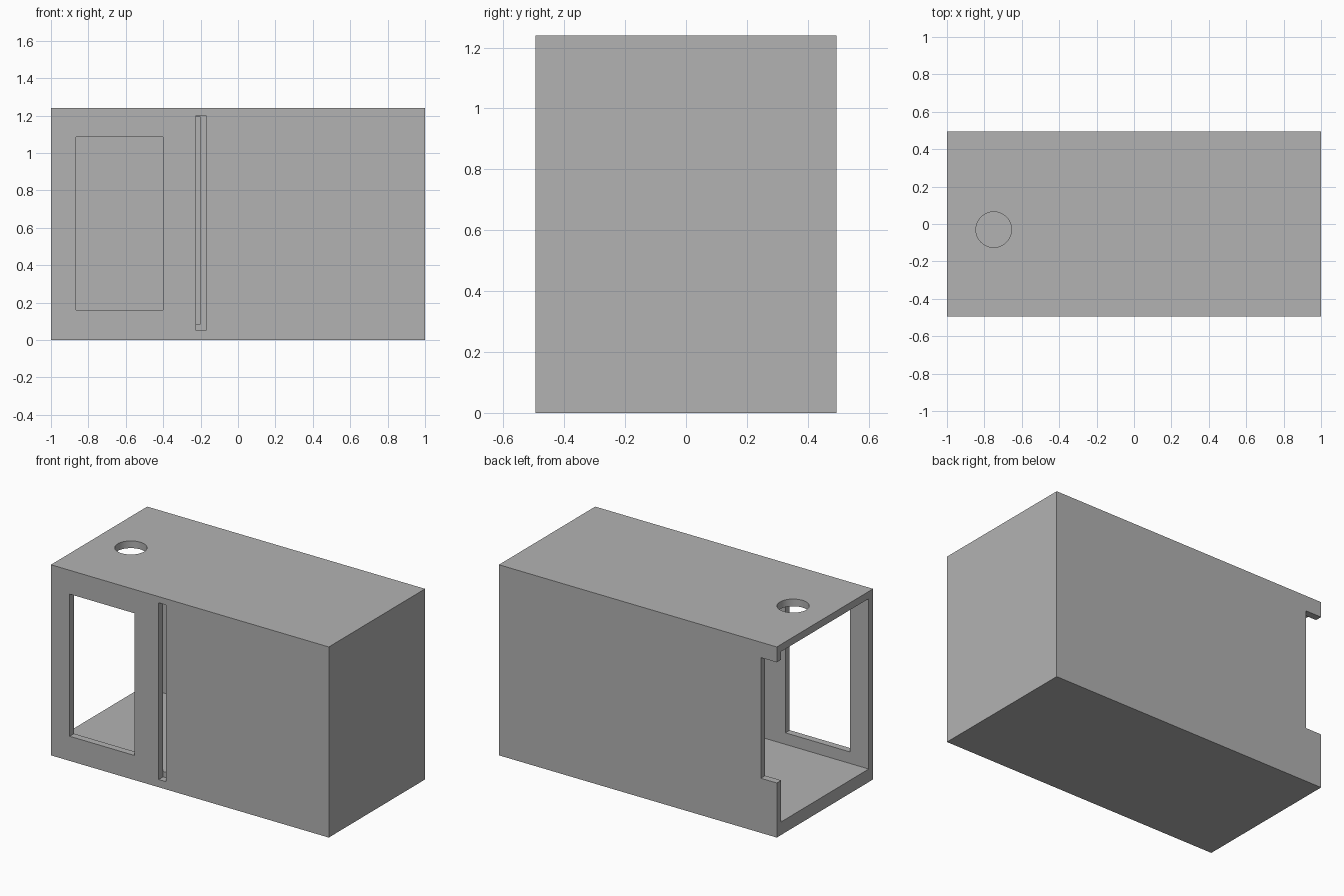
import bpy

# Remove the default cube
default = bpy.data.objects.get("Cube")
if default:
    bpy.data.objects.remove(default, do_unlink=True)

# Single plain grey
grey = bpy.data.materials.new("plain_grey")
grey.use_nodes = True
colour = (0.448, 0.448, 0.448, 1)
grey.diffuse_color = colour
grey.node_tree.nodes["Principled BSDF"].inputs["Base Color"].default_value = colour


def box(name, x, y, z):
    """Box from (low, high) ranges on each axis."""
    ranges = (x, y, z)
    bpy.ops.mesh.primitive_cube_add(size=1, location=[sum(r) / 2 for r in ranges])
    obj = bpy.context.object
    obj.name = name
    obj.scale = [r[1] - r[0] for r in ranges]
    bpy.ops.object.transform_apply(location=True, rotation=False, scale=True)
    obj.data.materials.append(grey)
    return obj


def cut(target, cutter):
    """Subtract the cutter, then discard it."""
    cutter.hide_render = True
    mod = target.modifiers.new("cut", "BOOLEAN")
    mod.operation = "DIFFERENCE"
    mod.solver = "EXACT"
    mod.object = cutter
    bpy.context.view_layer.objects.active = target
    bpy.ops.object.modifier_apply(modifier=mod.name)
    bpy.data.objects.remove(cutter, do_unlink=True)


HEIGHT, HALF, WALL = 1.24, 0.495, 0.045
FLOOR, CEILING = 0.085, 1.193
inner_y = (-HALF + WALL, HALF - WALL)

# Outer shell
shell = box("box_shell", (-1, 1), (-HALF, HALF), (0, HEIGHT))

# Two compartments either side of a divider; one is open at its end
cut(shell, box("open_compartment", (-1.2, -0.2), inner_y, (FLOOR, CEILING)))
cut(shell, box("closed_compartment", (-0.2 + WALL, 1 - WALL), inner_y, (FLOOR, CEILING)))

# Front window and tall narrow slot
cut(shell, box("window_cutter", (-0.865, -0.4), (-0.7, -0.4), (0.16, 1.085)))
cut(shell, box("slot_cutter", (-0.224, -0.17), (-0.7, -HALF + WALL + 0.001), (0.05, 1.2)))

# Notch in the open edge of the back wall
cut(shell, box("notch_cutter", (-1.2, -0.885), (0.4, 0.7), (0.355, 1.14)))

# Round hole in the top
bpy.ops.mesh.primitive_cylinder_add(vertices=64, radius=0.095, depth=0.3,
                                    location=(-0.75, -0.03, HEIGHT))
hole = bpy.context.object
hole.data.materials.append(grey)
cut(shell, hole)

# Smooth the hole rim, keep all corners sharp
bpy.ops.object.select_all(action="DESELECT")
shell.select_set(True)
bpy.context.view_layer.objects.active = shell
bpy.ops.object.shade_smooth_by_angle(angle=0.5)
